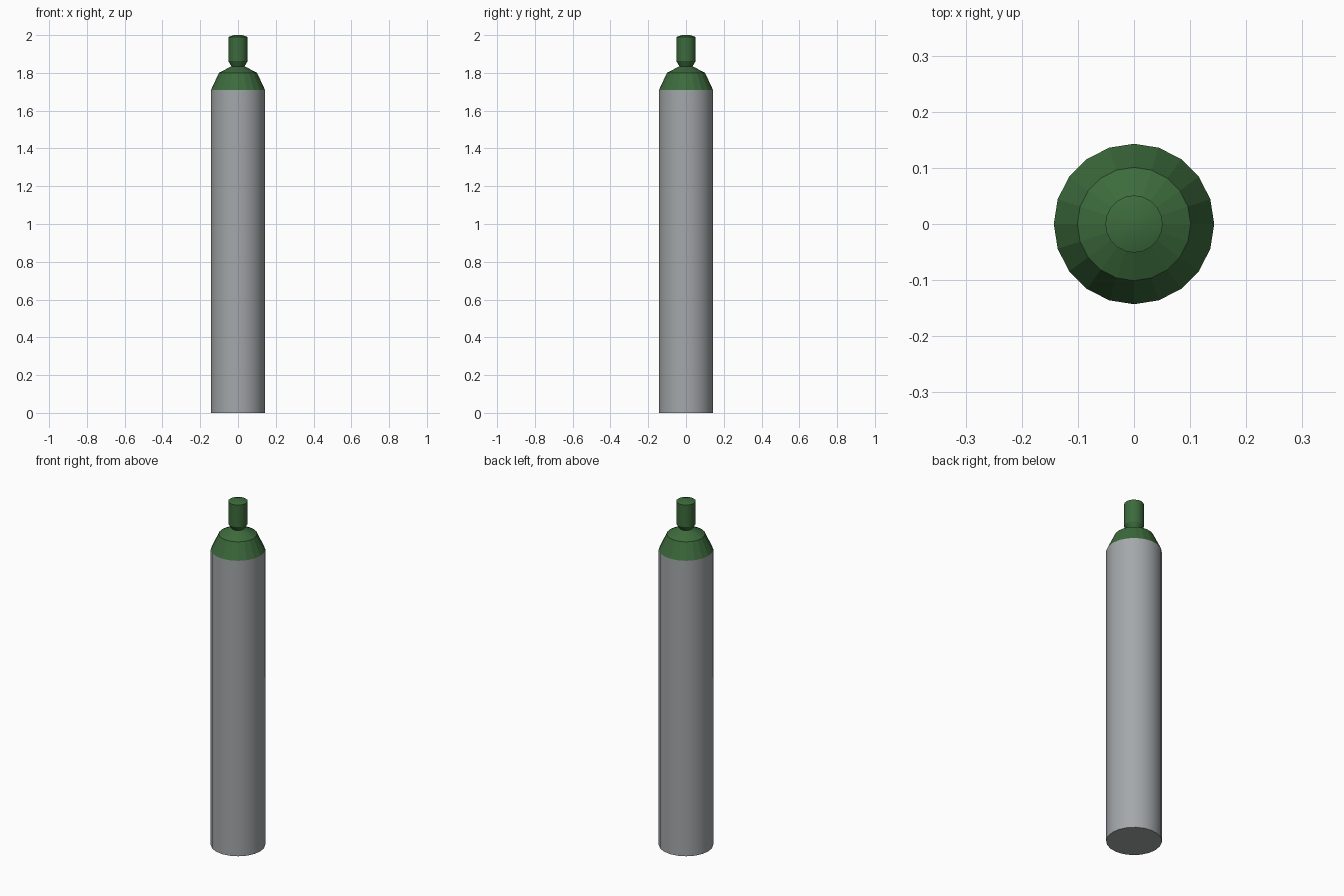
import bpy, math

if "Cube" in bpy.data.objects:
    bpy.data.objects.remove(bpy.data.objects["Cube"])

SIDES = 20

def material(name, color):
    m = bpy.data.materials.new(name)
    m.diffuse_color = (*color, 1)
    m.use_nodes = True
    m.node_tree.nodes["Principled BSDF"].inputs["Base Color"].default_value = m.diffuse_color
    return m

grey = material("steel grey", (0.37, 0.39, 0.40))
green = material("dark green", (0.045, 0.145, 0.045))

def lathe(name, profile, mat, smooth=False, cap_bottom=True, cap_top=True):
    """Revolve (radius, z) points around the z axis."""
    verts = [(r * math.cos(2 * math.pi * i / SIDES), r * math.sin(2 * math.pi * i / SIDES), z)
             for r, z in profile for i in range(SIDES)]
    faces = []
    for k in range(len(profile) - 1):
        for i in range(SIDES):
            j = (i + 1) % SIDES
            a, b = k * SIDES, (k + 1) * SIDES
            faces.append((a + i, a + j, b + j, b + i))
    if cap_bottom:
        faces.append(tuple(reversed(range(SIDES))))
    if cap_top:
        top = (len(profile) - 1) * SIDES
        faces.append(tuple(range(top, top + SIDES)))
    me = bpy.data.meshes.new(name)
    me.from_pydata(verts, [], faces)
    me.materials.append(mat)
    ob = bpy.data.objects.new(name, me)
    bpy.context.collection.objects.link(ob)
    if smooth:
        bpy.ops.object.select_all(action='DESELECT')
        ob.select_set(True)
        bpy.context.view_layer.objects.active = ob
        bpy.ops.object.shade_smooth_by_angle(angle=math.radians(30))
    return ob

# Grey cylinder body
lathe("tank_body", [(0.143, 0), (0.143, 1.71)], grey, smooth=True, cap_top=False)
# Green sloped shoulder
lathe("shoulder", [(0.143, 1.71), (0.101, 1.80), (0.035, 1.835)], green,
      cap_bottom=False, cap_top=False)
# Valve cap with narrow neck and slightly domed top
lathe("valve_cap", [(0.035, 1.835), (0.051, 1.862), (0.051, 1.99), (0.021, 2.0)], green,
      smooth=True, cap_bottom=False)
